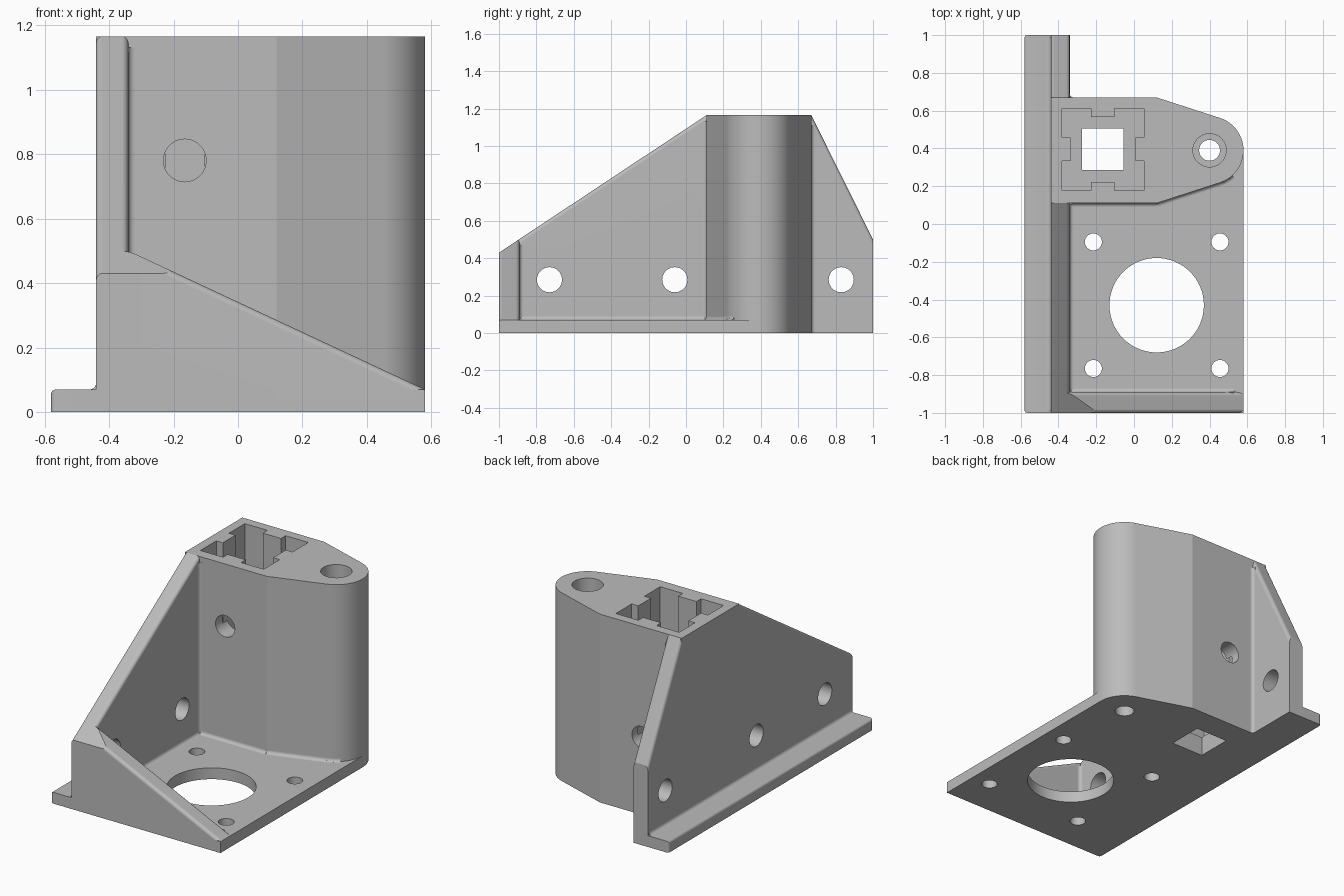
import bpy, bmesh
from math import sin, cos, pi, radians
from mathutils import Vector

if "Cube" in bpy.data.objects:
    bpy.data.objects.remove(bpy.data.objects["Cube"])

# Main dimensions
OUT, IN, EDGE = -0.44, -0.34, 0.58      # wall outer / inner face, right edge
FRONT, BACK = 0.11, 0.67                # column front / back face
SILL, TOP, PLATE = -0.89, 1.165, 0.07   # front wall inner face, heights
POST = Vector((0.4, 0.39))              # rod bore centre
RISE = 0.43                             # wall height at the very front

grey = bpy.data.materials.new("light_grey")
grey.use_nodes = True
grey.diffuse_color = (0.5, 0.5, 0.5, 1)
grey.node_tree.nodes["Principled BSDF"].inputs["Base Color"].default_value = (0.5, 0.5, 0.5, 1)


def make_object(name, bm):
    bmesh.ops.recalc_face_normals(bm, faces=bm.faces)
    mesh = bpy.data.meshes.new(name)
    bm.to_mesh(mesh)
    bm.free()
    mesh.materials.append(grey)
    obj = bpy.data.objects.new(name, mesh)
    bpy.context.collection.objects.link(obj)
    return obj


def add_prism(bm, points, sweep):
    face = bm.faces.new([bm.verts.new(p) for p in points])
    moved = bmesh.ops.extrude_face_region(bm, geom=[face], use_keep_orig=True)["geom"]
    bmesh.ops.translate(bm, vec=sweep, verts=[v for v in moved if isinstance(v, bmesh.types.BMVert)])


def prism(name, points, sweep, round_edge=None, radius=0.02):
    """Extruded profile; edges passing the rule are rounded."""
    bm = bmesh.new()
    add_prism(bm, points, sweep)
    if round_edge:
        edges = [e for e in bm.edges if round_edge(e.verts[0].co, e.verts[1].co)]
        bmesh.ops.bevel(bm, geom=edges, offset=radius, segments=7, profile=0.5, affect='EDGES')
    return make_object(name, bm)


def box(name, x, y, z, **options):
    corners = [(x[0], y[0], z[0]), (x[1], y[0], z[0]), (x[1], y[1], z[0]), (x[0], y[1], z[0])]
    return prism(name, corners, (0, 0, z[1] - z[0]), **options)


def drill(name, centre, radius, sweep):
    """Round cutter running from centre along an axis vector."""
    axis = Vector(sweep).normalized()
    u = axis.orthogonal().normalized()
    v = axis.cross(u)
    ring = [Vector(centre) + radius * (u * cos(a) + v * sin(a))
            for a in (2 * pi * i / 64 for i in range(64))]
    return prism(name, ring, sweep)


def combine(body, tool, operation):
    mod = body.modifiers.new(operation, 'BOOLEAN')
    mod.operation, mod.object, mod.solver = operation, tool, 'EXACT'
    bpy.context.view_layer.objects.active = body
    bpy.ops.object.modifier_apply(modifier=mod.name)
    bpy.data.objects.remove(tool)


# Column with a tapered, rounded nose
arc = [POST + 0.18 * Vector((cos(a), sin(a))) for a in (radians(-72 + 6 * i) for i in range(25))]
outline = [Vector((OUT, FRONT)), Vector((0.12, FRONT)), *arc, Vector((0.12, BACK)), Vector((OUT, BACK))]
body = prism("bracket_body", [(p.x, p.y, 0) for p in outline], (0, 0, TOP))

# Base plate and mounting flange
base = box("base_plate", (OUT, EDGE), (-1, POST.y), (0, PLATE))
flange = box("flange", (-0.58, -0.4), (-1, 1), (0, PLATE), radius=0.016,
             round_edge=lambda a, b: a.x < -0.5 and b.x < -0.5 and max(a.z, b.z) > 0.01)

# Side wall with two sloped edges
profile = [(-1, 0), (1, 0), (1, 0.5), (BACK, TOP), (FRONT, TOP), (-1, RISE)]
wall = prism("side_wall", [(OUT, y, z) for y, z in profile], (IN - OUT, 0, 0),
             round_edge=lambda a, b: abs(a.y - b.y) > 0.1 and abs(a.z - b.z) > 0.1)

# Front gusset wall, trimmed by the slope of the side wall
profile = [(-0.41, 0), (EDGE, 0), (EDGE, PLATE), (IN, 0.5), (-0.41, 0.533)]
gusset = prism("front_wall", [(x, -1, z) for x, z in profile], (0, SILL + 1, 0),
               round_edge=lambda a, b: abs(a.x - b.x) > 0.5 and abs(a.z - b.z) > 0.1)
bm = bmesh.new()
bm.from_mesh(gusset.data)
slope = Vector((0, RISE - TOP, FRONT + 1))
cut = bmesh.ops.bisect_plane(bm, geom=bm.verts[:] + bm.edges[:] + bm.faces[:],
                             plane_co=(0, -1, RISE), plane_no=slope, clear_outer=True)
rim = [e for e in cut["geom_cut"] if isinstance(e, bmesh.types.BMEdge)]
bmesh.ops.holes_fill(bm, edges=rim, sides=0)
bmesh.ops.recalc_face_normals(bm, faces=bm.faces)
bm.to_mesh(gusset.data)
bm.free()

for part in (base, flange, wall, gusset):
    combine(body, part, 'UNION')

# Slotted square socket: a square with a key in the middle of each side
centre, half, key, depth = Vector((-0.165, 0.395)), 0.217, 0.062, 0.045
side = [(-half, -half), (-key, -half), (-key, depth - half), (key, depth - half), (key, -half)]
socket = []
for turn in range(4):
    for x, y in side:
        for _ in range(turn):
            x, y = -y, x
        socket.append((centre.x + x, centre.y + y, 0.12))
cutters = [prism("socket_cutter", socket, (0, 0, 1.2)),
           box("drain_cutter", (centre.x - 0.11, centre.x + 0.11),
               (centre.y - 0.11, centre.y + 0.11), (-0.1, 0.3))]

# Rod bore, clamp screw holes, motor opening and screw holes
cutters += [drill("bore_cutter", (*POST, -0.1), 0.055, (0, 0, 1.4)),
            drill("counterbore_cutter", (*POST, 0.12), 0.088, (0, 0, 1.2)),
            drill("front_screw_cutter", (centre.x, 0, 0.78), 0.066, (0, 0.3, 0)),
            drill("rear_screw_cutter", (centre.x, 0.5, 0.48), 0.066, (0, 0.3, 0)),
            drill("motor_cutter", (0.12, -0.43, -0.1), 0.25, (0, 0, 0.3))]
for dx in (-0.335, 0.335):
    for dy in (-0.335, 0.335):
        cutters.append(drill("motor_screw_cutter", (0.12 + dx, -0.43 + dy, -0.1), 0.045, (0, 0, 0.3)))
for y in (-0.73, -0.06, 0.83):
    cutters.append(drill("wall_screw_cutter", (-0.5, y, 0.285), 0.067, (0.25, 0, 0)))
for cutter in cutters:
    combine(body, cutter, 'DIFFERENCE')

# Coves in the inner corners
bm = bmesh.new()


def cove(start, end, a, b, r=0.02):
    start, a, b = Vector(start), Vector(a), Vector(b)
    bend = [(r - r * sin(t), r - r * cos(t)) for t in (pi / 16 * i for i in range(9))]
    section = [(-0.004, -0.004), (r, -0.004), *bend, (-0.004, r)]
    add_prism(bm, [start + a * s + b * t for s, t in section], Vector(end) - start)


X, Y, Z = Vector((1, 0, 0)), Vector((0, 1, 0)), Vector((0, 0, 1))
cove((IN, SILL, PLATE), (IN, FRONT, PLATE), X, Z)
cove((IN, SILL, PLATE), (0.53, SILL, PLATE), Y, Z)
cove((OUT, -0.99, PLATE), (OUT, 0.99, PLATE), -X, Z)
cove((IN, FRONT, PLATE), (IN, FRONT, 1.13), X, -Y)
cove((IN, BACK, 0), (IN, BACK, 1.11), X, Y)
cove((IN, SILL, PLATE), (IN, SILL, 0.47), X, Y)
foot = [Vector((IN, FRONT)), *outline[1:7]]
for p, q in zip(foot, foot[1:]):
    d = (q - p).normalized()
    cove((*p, PLATE), (*q, PLATE), (d.y, -d.x, 0), Z)
coves = make_object("inner_coves", bm)

# Smooth curves, crisp corners
bpy.ops.object.select_all(action='DESELECT')
for obj in (body, coves):
    obj.select_set(True)
bpy.context.view_layer.objects.active = body
bpy.ops.object.shade_smooth_by_angle(angle=radians(16))
for obj in (body, coves):
    weighted = obj.modifiers.new("even_normals", 'WEIGHTED_NORMAL')
    weighted.keep_sharp = True
